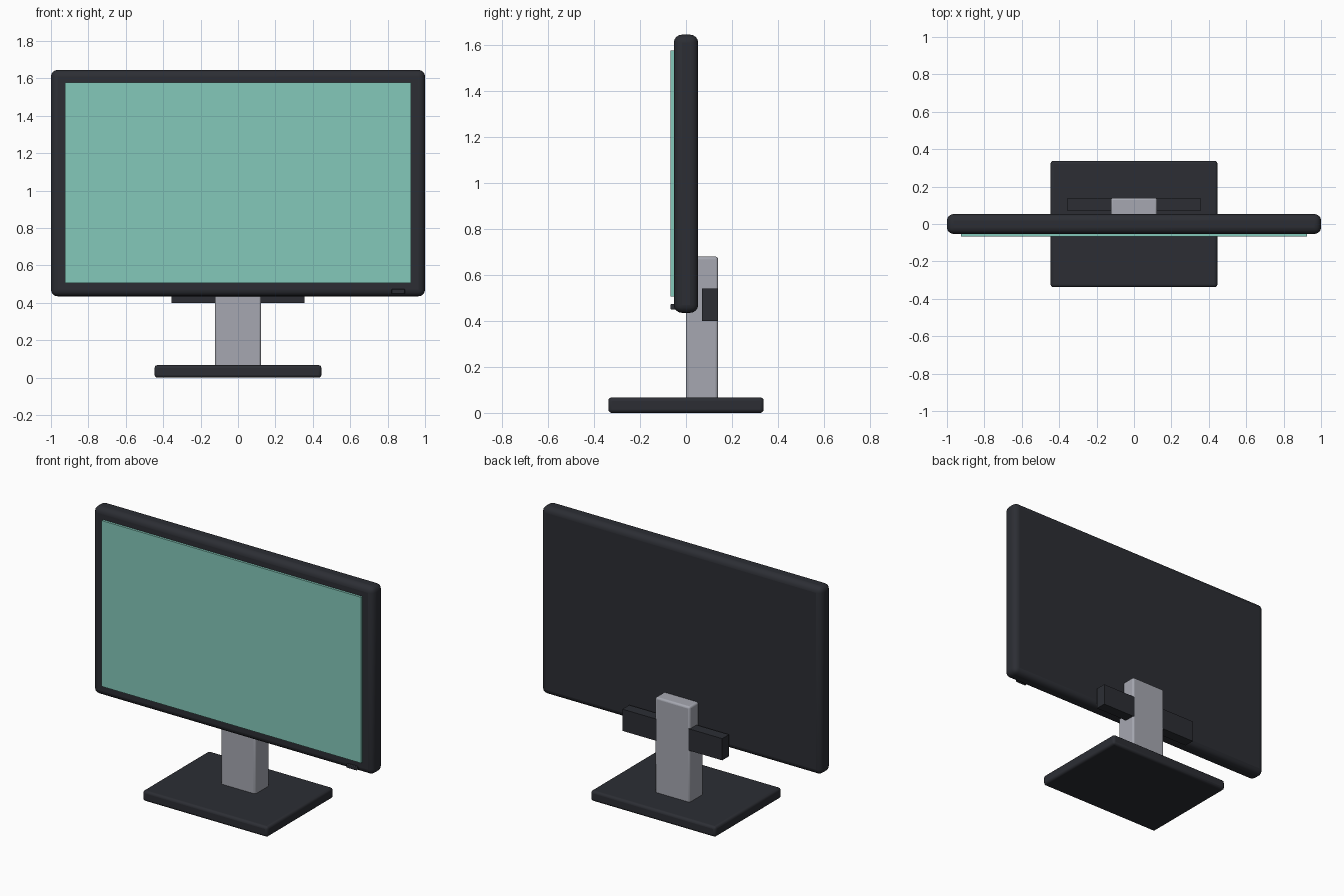
import bpy

if "Cube" in bpy.data.objects:
    bpy.data.objects.remove(bpy.data.objects["Cube"])


def material(name, rgb):
    m = bpy.data.materials.new(name)
    m.diffuse_color = (*rgb, 1)
    m.use_nodes = True
    m.node_tree.nodes["Principled BSDF"].inputs["Base Color"].default_value = m.diffuse_color
    return m


dark = material("dark_plastic", (0.025, 0.027, 0.034))
metal = material("brushed_metal", (0.38, 0.39, 0.44))
green = material("screen_green", (0.23, 0.58, 0.49))


def box(name, x, y, z, mat, bevel=0, segments=3):
    """Box from (min, max) ranges, with optional rounded edges."""
    ranges = (x, y, z)
    bpy.ops.mesh.primitive_cube_add(size=1, location=[(a + b) / 2 for a, b in ranges])
    ob = bpy.context.object
    ob.name = name
    ob.scale = [b - a for a, b in ranges]
    bpy.ops.object.transform_apply(location=False, rotation=False, scale=True)
    ob.data.materials.append(mat)
    if bevel:
        mod = ob.modifiers.new("rounded_edges", 'BEVEL')
        mod.width = bevel
        mod.segments = segments
        bpy.ops.object.shade_smooth_by_angle()
    return ob


# Panel housing, screen and power button
box("housing", (-1, 1), (-0.053, 0.053), (0.435, 1.645), dark, 0.035, 4)
box("screen", (-0.925, 0.925), (-0.068, -0.04), (0.507, 1.577), green)
box("power_button", (0.82, 0.893), (-0.067, -0.03), (0.449, 0.473), dark, 0.004, 2)

# Stand: base plate, column and mounting bracket
box("base", (-0.446, 0.446), (-0.338, 0.338), (0, 0.067), dark, 0.015)
box("column", (-0.124, 0.124), (0, 0.14), (0.05, 0.68), metal, 0.012)
box("bracket", (-0.356, 0.356), (0.07, 0.1395), (0.4, 0.54), dark)
